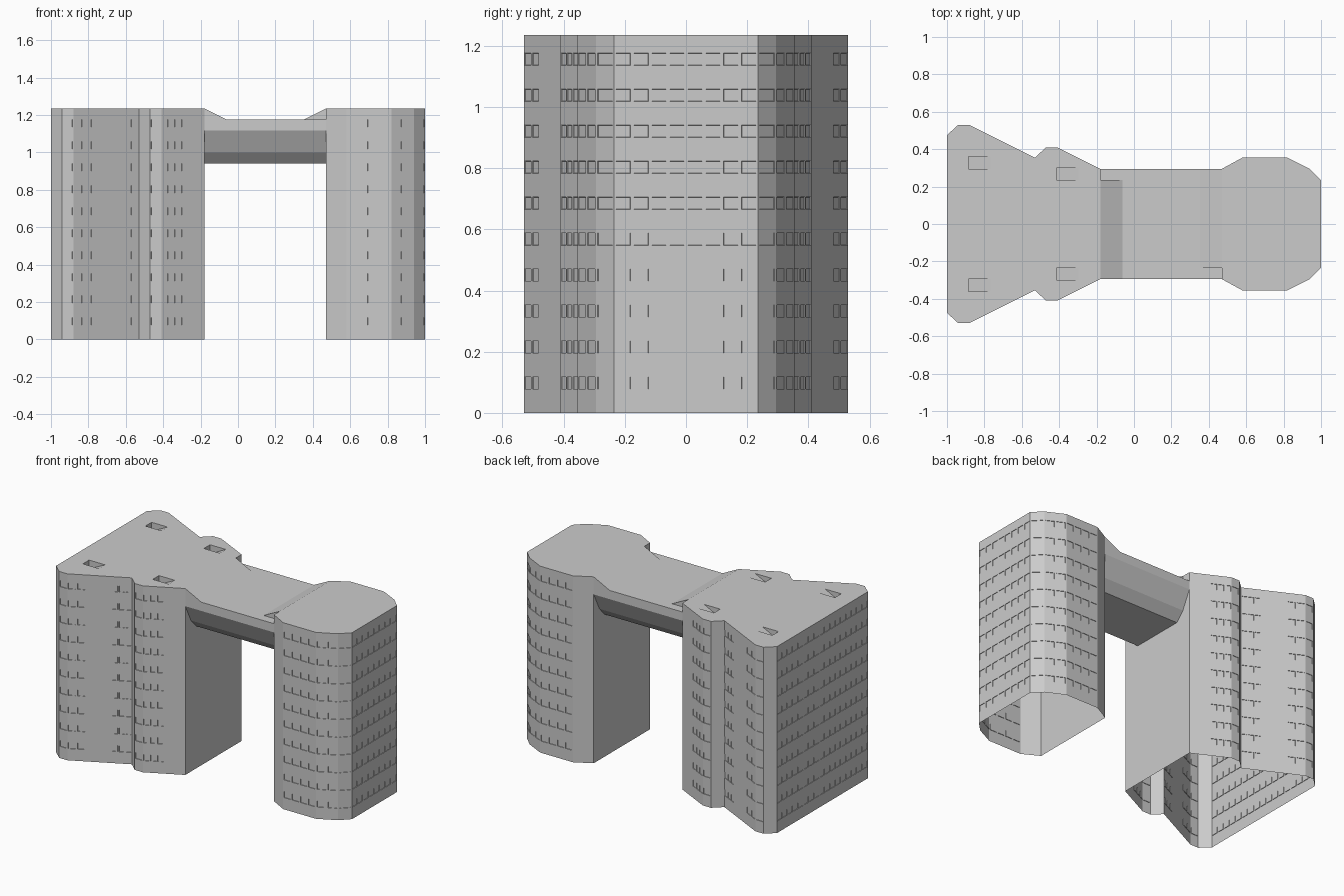
import bpy, bmesh
from mathutils import Vector

if "Cube" in bpy.data.objects:
    bpy.data.objects.remove(bpy.data.objects["Cube"])

H = 1.235          # roof height
FLOOR = 0.1176     # storey pitch
WIN = 0.04         # window strip height
LEVELS = [0.0]
for k in range(1, 11):
    LEVELS += [k * FLOOR - WIN, k * FLOOR]
LEVELS.append(H)


def finish(bm, name):
    bmesh.ops.remove_doubles(bm, verts=bm.verts, dist=0.0003)
    me = bpy.data.meshes.new(name)
    bm.to_mesh(me)
    bm.free()
    ob = bpy.data.objects.new(name, me)
    bpy.context.collection.objects.link(ob)
    return ob


def quad(bm, *pts):
    return bm.faces.new([bm.verts.new(p) for p in pts])


# One wall as a grid; returns the faces that become windows
def wall(bm, p, q, runs):
    ts, panes = [0.0], set()
    for t0, t1, n in runs:
        w = (t1 - t0) / n
        for i in range(n):
            ts.append(t0 + (i + 0.1) * w)
            panes.add(len(ts) - 1)
            ts.append(t0 + (i + 0.9) * w)
    ts.append(1.0)
    p, q = Vector(p), Vector(q)
    windows = []
    for i in range(len(ts) - 1):
        a, b = p.lerp(q, ts[i]), p.lerp(q, ts[i + 1])
        for j in range(len(LEVELS) - 1):
            z0, z1 = LEVELS[j], LEVELS[j + 1]
            f = quad(bm, (*a, z0), (*b, z0), (*b, z1), (*a, z1))
            if i in panes and j % 2 == 1:
                windows.append(f)
    return windows


# Tower: open-bottomed shell, half outline mirrored in y
def tower(name, half, runs, closing, bridging, pits):
    bm = bmesh.new()
    low = [(x, -y) for x, y in reversed(half)]
    outline = half + low
    flipped = [[(1 - b, 1 - a, n) for a, b, n in reversed(r)] for r in reversed(runs)]
    all_runs = runs + [bridging] + flipped + [closing]
    windows = []
    for i, r in enumerate(all_runs):
        windows += wall(bm, outline[i], outline[(i + 1) % len(outline)], r)
    bmesh.ops.remove_doubles(bm, verts=bm.verts, dist=0.0003)
    bmesh.ops.inset_individual(bm, faces=windows, thickness=0.001, depth=-0.003)

    # roof with wedge-shaped pits, deep end towards -x
    rim = [e for e in bm.edges if e.is_boundary and all(v.co.z > H - 1e-4 for v in e.verts)]
    for x, y in pits:
        a, b, c, d = [bm.verts.new(c) for c in ((x, y, H), (x, y + 0.065, H),
                                                (x + 0.118, y + 0.065, H), (x + 0.118, y, H))]
        e = bm.verts.new((x, y, H - 0.059))
        f = bm.verts.new((x, y + 0.065, H - 0.059))
        rim += [bm.edges.new(p) for p in ((a, b), (b, c), (c, d), (d, a))]
        for loop in ((a, e, f, b), (e, d, c, f), (a, d, e), (b, f, c)):
            bm.faces.new(loop)
    bmesh.ops.triangle_fill(bm, edges=rim, use_beauty=True, normal=(0, 0, 1))
    return finish(bm, name)


# Wide tower
tower("wide_tower",
      [(-.18, .295), (-.41, .41), (-.47, .41), (-.53, .355), (-.88, .53), (-.94, .53), (-1, .475)],
      [[(.5, 1, 3)], [(0, 1, 1)], [], [(0, .31, 3), (.71, 1, 2)], [(0, 1, 1)], []],
      [], [(0, 1, 17)],
      [(-.885, .295), (-.885, -.36), (-.415, .235), (-.415, -.3)])

# Narrow tower
tower("narrow_tower",
      [(1, .235), (.94, .295), (.82, .355), (.58, .355), (.47, .295)],
      [[(0, 1, 1)], [(0, 1, 2)], [(0, 1, 4)], []],
      [(0, 1, 8)], [], [])

# Bridge hull
bm = bmesh.new()
X0, X1, D = -.18, .47, 1.176
A0, A1, W, N = X0 + .118, X1 - .118, .295, .235
hull = [(-W, D), (-W, 1.118), (-N, 1.0), (-.18, .942), (.18, .942), (N, 1.0), (W, 1.118), (W, D)]
for (y0, z0), (y1, z1) in zip(hull, hull[1:]):
    quad(bm, (X0, y0, z0), (X0, y1, z1), (X1, y1, z1), (X1, y0, z0))
# Deck, with a flat notch beside each ramp
for xa, xb, ya, yb in ((A0, A1, -W, W), (X0, A0, N, W), (A1, X1, -W, -N)):
    quad(bm, (xa, ya, D), (xb, ya, D), (xb, yb, D), (xa, yb, D))
# Ramps up to the roofs
for xt, xl, ya, yb in ((X0, A0, -W, N), (X1, A1, -N, W)):
    quad(bm, (xt, ya, H), (xl, ya, D), (xl, yb, D), (xt, yb, H))
    for y in (ya, yb):
        quad(bm, (xt, y, H), (xt, y, D), (xl, y, D))
bmesh.ops.remove_doubles(bm, verts=bm.verts, dist=0.0003)
bmesh.ops.recalc_face_normals(bm, faces=bm.faces)
finish(bm, "bridge")
